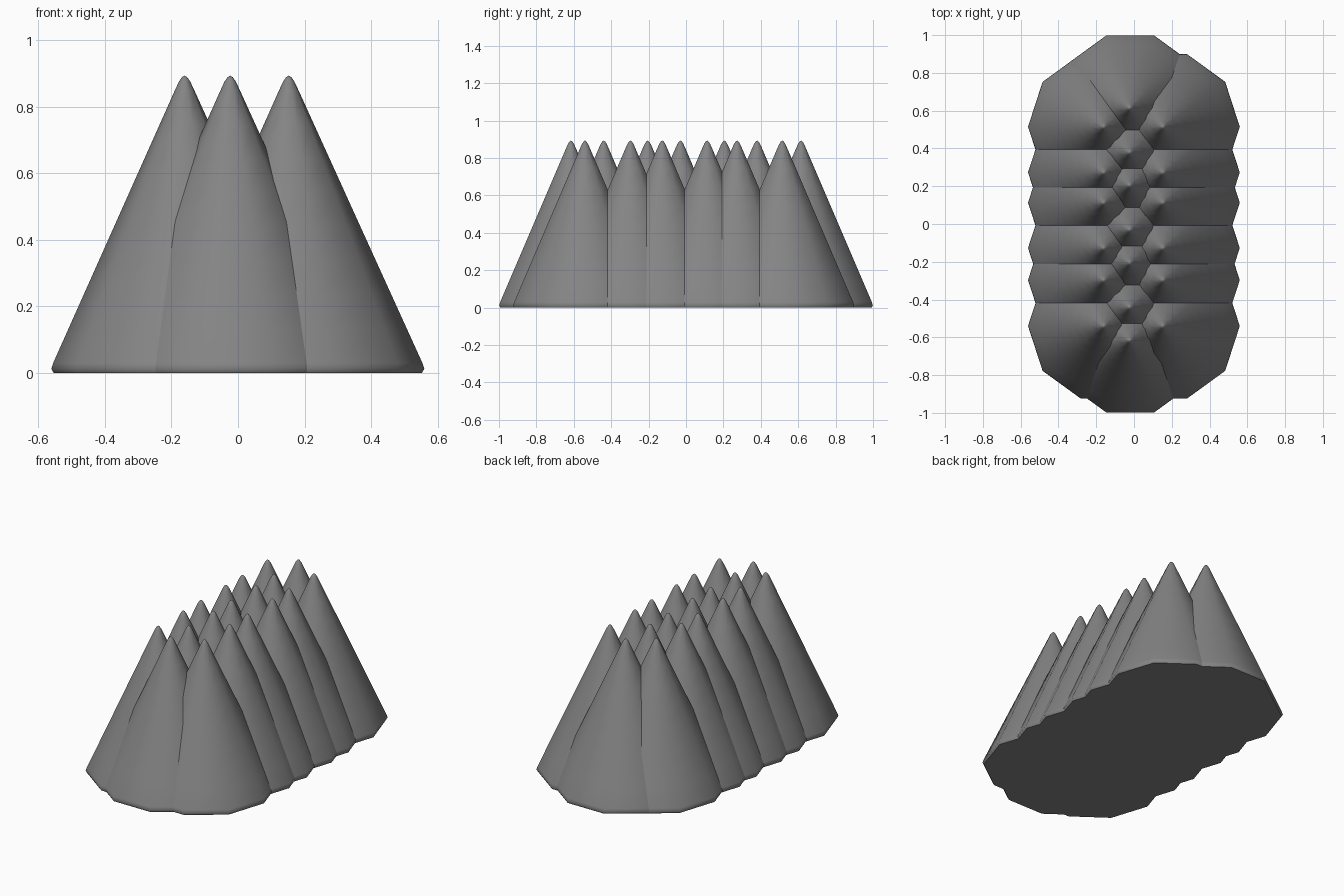
import bpy, bmesh, math

if "Cube" in bpy.data.objects:
    bpy.data.objects.remove(bpy.data.objects["Cube"])

SIDES = 10
LEAN = -0.004  # the tips sit slightly off the base centre
# radius / height profile of one spike: soft base edge, straight flank, rounded tip
FLANK = [(0.398 - 0.368 * t / 8, 0.03 + 0.817 * t / 8) for t in range(9)]
PROFILE = [(0.397, 0.0), (0.404, 0.012)] + FLANK + [(0.017, 0.875), (0.008, 0.888)]
TIP = 0.893

# dark grey surface
dark = bpy.data.materials.new("dark_grey")
dark.diffuse_color = (0.23, 0.23, 0.23, 1)
dark.use_nodes = True
dark.node_tree.nodes["Principled BSDF"].inputs["Base Color"].default_value = dark.diffuse_color


def spike_mesh():
    bm = bmesh.new()
    rings = []
    for r, z in PROFILE:
        rings.append([bm.verts.new((r * math.cos(2 * math.pi * i / SIDES) + LEAN * z,
                                    r * math.sin(2 * math.pi * i / SIDES), z))
                      for i in range(SIDES)])
    # flank
    for a, b in zip(rings, rings[1:]):
        for i in range(SIDES):
            j = (i + 1) % SIDES
            bm.faces.new((a[i], a[j], b[j], b[i]))
    # tip and base cap
    tip = bm.verts.new((LEAN * TIP, 0, TIP))
    for i in range(SIDES):
        bm.faces.new((rings[-1][i], rings[-1][(i + 1) % SIDES], tip))
    base = bm.faces.new(rings[0][::-1])
    for f in bm.faces:
        f.smooth = f is not base
    for e in base.edges:
        e.smooth = False
    mesh = bpy.data.meshes.new("spike")
    bm.to_mesh(mesh)
    bm.free()
    mesh.materials.append(dark)
    return mesh


# three staggered rows of overlapping spikes
SIDE_Y = [-0.54, -0.297, -0.127, 0.113, 0.273, 0.515]
MIDDLE_Y = [-0.615, -0.44, -0.205, -0.03, 0.205, 0.38, 0.615]
mesh = spike_mesh()
for row, x, ys in (("left", -0.157, SIDE_Y),
                   ("middle", -0.02, MIDDLE_Y),
                   ("right", 0.156, SIDE_Y)):
    for n, y in enumerate(ys, 1):
        spike = bpy.data.objects.new(f"{row}_spike_{n}", mesh)
        spike.location = (x, y, 0)
        bpy.context.collection.objects.link(spike)
